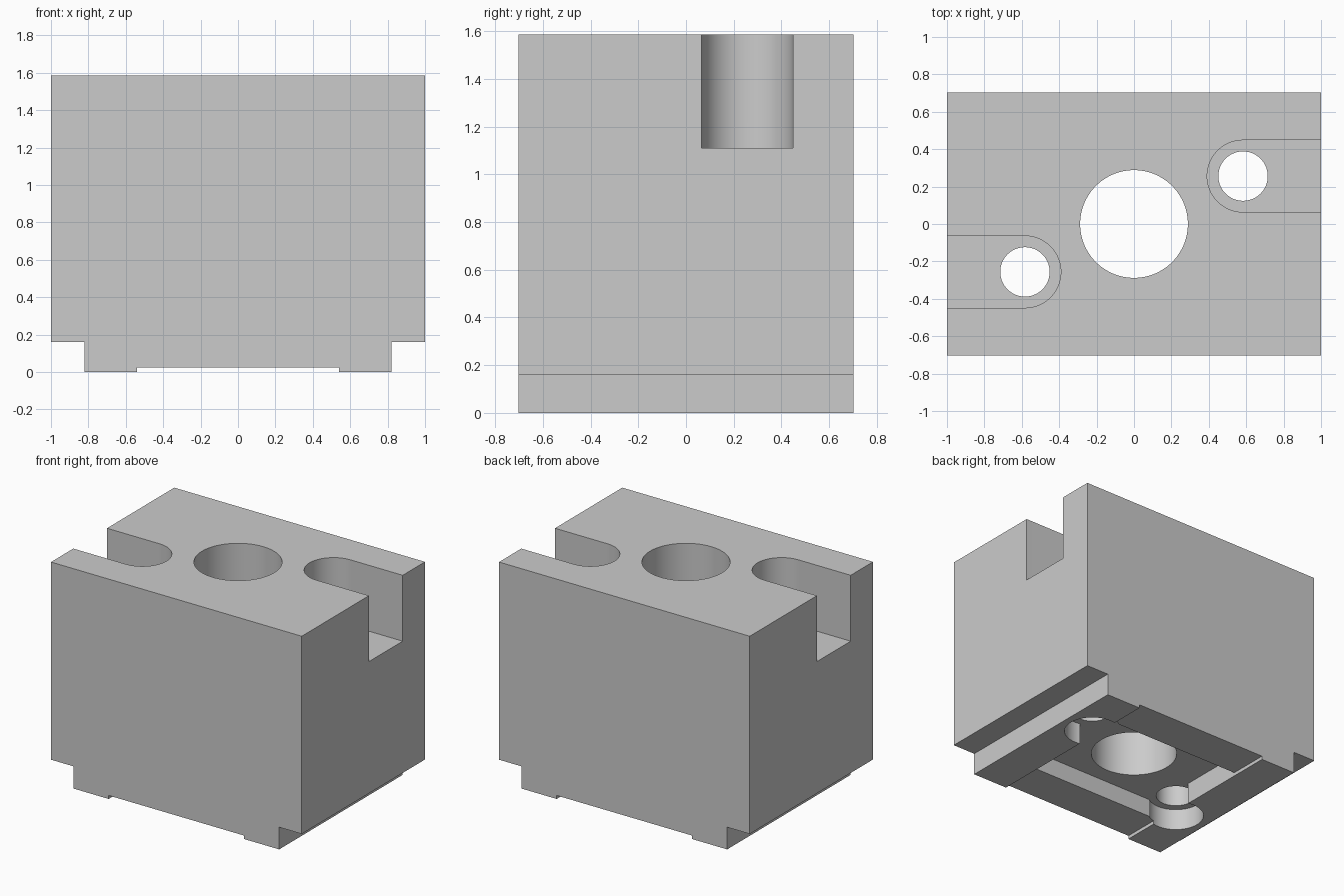
import bpy, bmesh, math

if "Cube" in bpy.data.objects:
    bpy.data.objects.remove(bpy.data.objects["Cube"])

grey = bpy.data.materials.new("plain grey")
grey.diffuse_color = (0.6, 0.6, 0.6, 1)
grey.use_nodes = True
grey.node_tree.nodes["Principled BSDF"].inputs["Base Color"].default_value = grey.diffuse_color


def prism(name, outline, axis, lo, hi):
    """Extrude an outline along z, or along y when its points are (x, z)."""
    place = (lambda a, b, d: (a, b, d)) if axis == "z" else (lambda a, b, d: (a, d, b))
    bm = bmesh.new()
    face = bm.faces.new([bm.verts.new(place(a, b, lo)) for a, b in outline])
    ext = bmesh.ops.extrude_face_region(bm, geom=[face])
    moved = [v for v in ext["geom"] if isinstance(v, bmesh.types.BMVert)]
    bmesh.ops.translate(bm, verts=moved, vec=place(0, 0, hi - lo))
    bmesh.ops.recalc_face_normals(bm, faces=bm.faces)
    mesh = bpy.data.meshes.new(name)
    bm.to_mesh(mesh)
    bm.free()
    mesh.materials.append(grey)
    obj = bpy.data.objects.new(name, mesh)
    bpy.context.collection.objects.link(obj)
    return obj


def arc(cx, cy, r, start, end, n):
    angles = [start + (end - start) * i / n for i in range(n + 1)]
    return [(cx + r * math.cos(a), cy + r * math.sin(a)) for a in angles]


def circle(cx, cy, r, n=96):
    return arc(cx, cy, r, 0, 2 * math.pi, n)[:-1]


# Block with stepped sides and a shallow channel underneath
half = [(0.54, 0.025), (0.54, 0), (0.82, 0), (0.82, 0.16), (1, 0.16), (1, 1.585)]
body = prism("block", half + [(-x, z) for x, z in reversed(half)], "y", -0.702, 0.702)

# Underside pocket and central bore
floor = 0.155
cutters = [
    prism("pocket_cutter", [(-0.54, -0.41), (0.54, -0.41), (0.54, 0.41), (-0.54, 0.41)],
          "z", -0.1, floor),
    prism("bore_cutter", circle(0, 0, 0.288), "z", -0.2, 1.8),
]

# Bolt slot, bolt hole and counterbore on each side, turned half a circle
for s in (1, -1):
    cx, cy, r = 0.583, 0.256, 0.192
    slot = arc(cx, cy, r, math.pi / 2, 1.5 * math.pi, 48) + [(1.2, cy - r), (1.2, cy + r)]
    cutters += [
        prism("slot_cutter", [(s * x, s * y) for x, y in slot], "z", 1.11, 1.8),
        prism("bolt_hole_cutter", circle(s * cx, s * cy, 0.132), "z", -0.2, 1.7),
        prism("counterbore_cutter", circle(s * cx, s * cy, 0.187), "z", -0.15, floor),
    ]

bpy.context.view_layer.objects.active = body
body.select_set(True)
for c in cutters:
    mod = body.modifiers.new(c.name, "BOOLEAN")
    mod.operation = "DIFFERENCE"
    mod.solver = "EXACT"
    mod.object = c
    bpy.ops.object.modifier_apply(modifier=mod.name)
for c in cutters:
    bpy.data.objects.remove(c)

bpy.ops.object.shade_smooth_by_angle(angle=math.radians(30))
